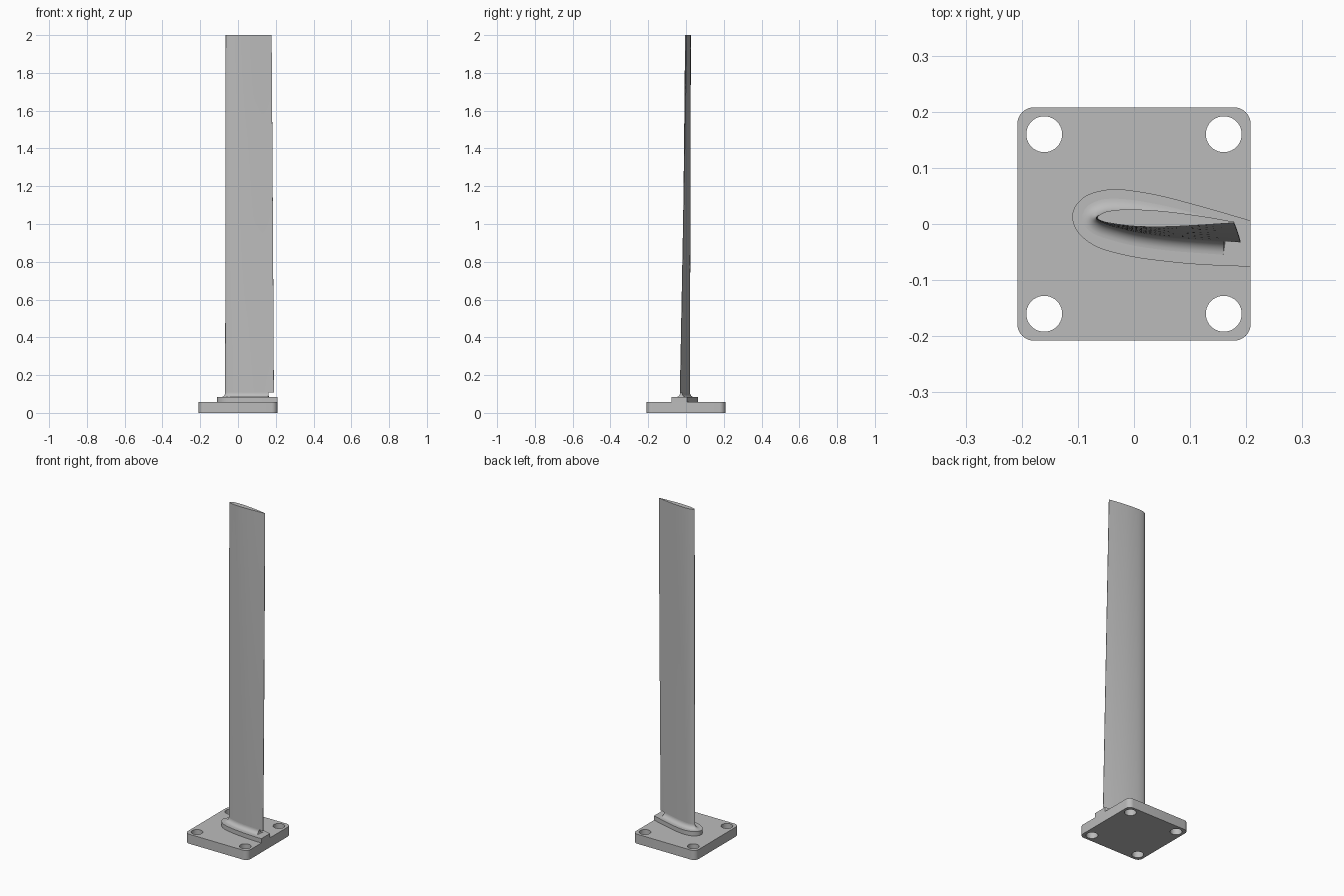
import bpy, bmesh, math
from mathutils import Vector, Matrix

if "Cube" in bpy.data.objects:
    bpy.data.objects.remove(bpy.data.objects["Cube"], do_unlink=True)

metal = bpy.data.materials.new("plain_grey_metal")
metal.use_nodes = True
GREY = (0.5, 0.5, 0.5, 1)
metal.diffuse_color = GREY
metal.node_tree.nodes["Principled BSDF"].inputs["Base Color"].default_value = GREY

HALF, PLATE_TOP, STEP_TOP, BLADE_BASE, TIP = 0.208, 0.057, 0.083, 0.107, 2.0


def spline(points, steps=6):
    """Smooth open path through the points."""
    p = [Vector(q) for q in points]
    p = [2 * p[0] - p[1]] + p + [2 * p[-1] - p[-2]]
    path = []
    for a, b, c, d in zip(p, p[1:], p[2:], p[3:]):
        for i in range(steps):
            t = i / steps
            path.append(0.5 * (2 * b + (c - a) * t + (2 * a - 5 * b + 4 * c - d) * t**2
                               + (3 * b - a - 3 * c + d) * t**3))
    return path + [p[-2]]


def circle(x, y, r, n, start=0.0, sweep=math.tau):
    return [Vector((x + r * math.cos(start + sweep * i / n),
                    y + r * math.sin(start + sweep * i / n))) for i in range(n)]


def finish(bm, name):
    bmesh.ops.recalc_face_normals(bm, faces=bm.faces)
    mesh = bpy.data.meshes.new(name)
    bm.to_mesh(mesh)
    bm.free()
    mesh.materials.append(metal)
    obj = bpy.data.objects.new(name, mesh)
    bpy.context.collection.objects.link(obj)
    bpy.ops.object.select_all(action="DESELECT")
    obj.select_set(True)
    bpy.context.view_layer.objects.active = obj
    bpy.ops.object.shade_smooth_by_angle(angle=math.radians(35))


def slab(name, loops, z0, z1):
    """Flat slab; the first loop is the outline, the others are holes."""
    bm = bmesh.new()
    for loop in loops:
        vs = [bm.verts.new((p.x, p.y, z0)) for p in loop]
        for a, b in zip(vs, vs[1:] + vs[:1]):
            bm.edges.new((a, b))
    bmesh.ops.triangle_fill(bm, use_beauty=True, use_dissolve=False, edges=bm.edges[:])
    grown = bmesh.ops.extrude_face_region(bm, geom=bm.faces[:])["geom"]
    bmesh.ops.translate(bm, vec=(0, 0, z1 - z0),
                        verts=[g for g in grown if isinstance(g, bmesh.types.BMVert)])
    finish(bm, name)


def loft(name, rings):
    bm = bmesh.new()
    rows = [[bm.verts.new(p) for p in ring] for ring in rings]
    for lo, hi in zip(rows, rows[1:]):
        n = len(lo)
        for i in range(n):
            j = (i + 1) % n
            bm.faces.new((lo[i], lo[j], hi[j], hi[i]))
    bm.faces.new(rows[0])
    bm.faces.new(rows[-1])
    finish(bm, name)


# Base plate with rounded corners and four bolt holes
outline = []
RADIUS = 0.03
for k, (sx, sy) in enumerate([(1, 1), (-1, 1), (-1, -1), (1, -1)]):
    c = HALF - RADIUS
    outline += circle(sx * c, sy * c, RADIUS, 8, k * math.pi / 2, math.pi / 2)
    outline.append(Vector((sx * c, sy * c)) + RADIUS * Vector(
        (round(math.cos((k + 1) * math.pi / 2)), round(math.sin((k + 1) * math.pi / 2)))))
holes = [circle(x, y, 0.032, 40) for x in (-0.16, 0.16) for y in (-0.16, 0.16)]
slab("base_plate", [outline] + holes, 0, PLATE_TOP)

# Raised step, open to the trailing side
step = spline([(HALF, 0.006), (0.15, 0.023), (0.1, 0.037), (0.05, 0.050), (0, 0.059),
               (-0.04, 0.062), (-0.08, 0.053), (-0.103, 0.034), (-0.11, 0.012),
               (-0.102, -0.012), (-0.08, -0.033), (-0.05, -0.047), (0, -0.059),
               (0.05, -0.066), (0.1, -0.071), (0.15, -0.074), (HALF, -0.076)])
slab("raised_step", [step], PLATE_TOP, STEP_TOP)

# Airfoil section at the tip
airfoil = spline([(0.178, 0.004), (0.12, 0.014), (0.05, 0.023), (-0.01, 0.026),
                  (-0.045, 0.023), (-0.06, 0.017), (-0.065, 0.012), (-0.061, 0.007),
                  (-0.045, 0.002), (0, -0.004), (0.05, -0.005), (0.1, -0.003),
                  (0.178, 0.002)])
NOSE = Vector((-0.065, 0.012))


def section(z):
    """Airfoil at height z, twisted and widened toward the root."""
    f = (TIP - z) / (TIP - BLADE_BASE)
    turn = Matrix.Rotation(math.radians(-7.5 * f), 2)
    shift = Vector((-0.003 * f, 0))
    return [NOSE + shift + (turn @ (p - NOSE)) * (1 + 0.075 * f) for p in airfoil]


# Twisted blade
RINGS = 24
heights = [BLADE_BASE + (TIP - BLADE_BASE) * i / RINGS for i in range(RINGS + 1)]
loft("blade", [[(p.x, p.y, z) for p in section(z)] for z in heights])

# Concave root fillet, stopping short of the trailing edge
END = 0.168
root = [p for p in section(BLADE_BASE) if p.x < END]
normals = []
for i, p in enumerate(root):
    a = root[max(i - 1, 0)]
    b = root[min(i + 1, len(root) - 1)]
    d = (b - a).normalized()
    normals.append(Vector((d.y, -d.x)))
rise = BLADE_BASE - STEP_TOP
fillet = []
for k in range(9):
    t = math.pi / 2 * k / 8
    off = rise * (1 - math.sin(t))
    z = STEP_TOP + rise * (1 - math.cos(t))
    fillet.append([(min(p.x + n.x * off, END), p.y + n.y * off, z)
                   for p, n in zip(root, normals)])
loft("root_fillet", fillet)
